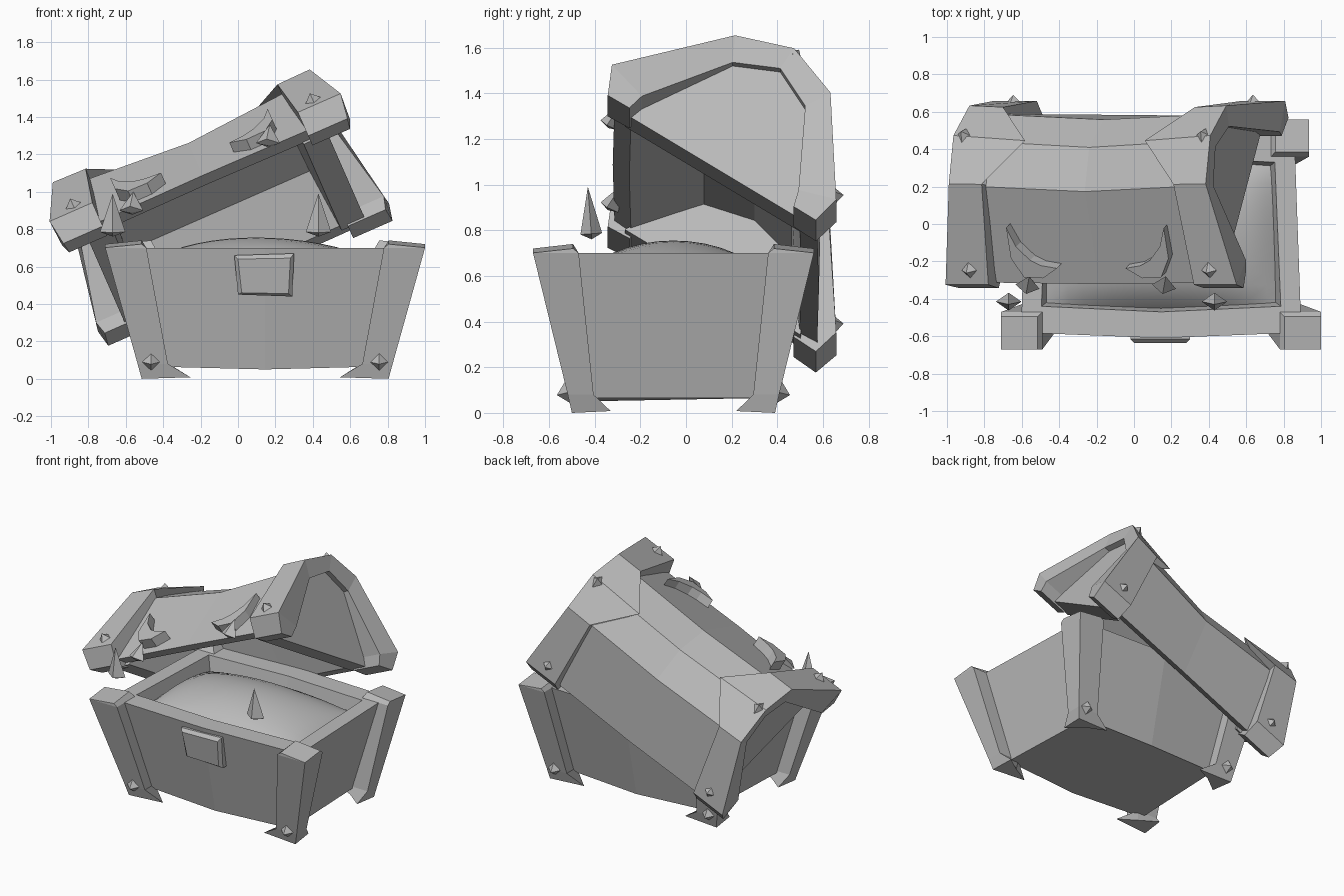
import bpy, bmesh, math
from mathutils import Vector, Matrix

if "Cube" in bpy.data.objects:
    bpy.data.objects.remove(bpy.data.objects["Cube"])

grey = bpy.data.materials.new("stone_grey")
grey.diffuse_color = (0.5, 0.5, 0.5, 1)
grey.use_nodes = True
grey.node_tree.nodes["Principled BSDF"].inputs["Base Color"].default_value = grey.diffuse_color

# Lid frame: length, depth and up axes, tilted and resting on the chest back
L = Vector((0.917, 0.0, 0.403)).normalized()
D = Vector((0.23, 0.84, -0.50))
D = (D - L * D.dot(L)).normalized()
N = L.cross(D)
LID = Matrix((L, D, N)).transposed().to_4x4()
LID.translation = (-0.06, 0.117, 0.798)
CX, CY = 0.145, -0.055


def finish(name, bm, matrix=None, smooth=False):
    bmesh.ops.recalc_face_normals(bm, faces=bm.faces)
    me = bpy.data.meshes.new(name)
    bm.to_mesh(me)
    bm.free()
    me.materials.append(grey)
    ob = bpy.data.objects.new(name, me)
    bpy.context.collection.objects.link(ob)
    if matrix:
        ob.matrix_world = matrix
    for p in me.polygons:
        p.use_smooth = smooth
    return ob


def loft(name, rings, matrix=None):
    """Skin a list of equal point loops and cap both ends."""
    bm = bmesh.new()
    vs = [[bm.verts.new(p) for p in r] for r in rings]
    n = len(vs[0])
    for a, b in zip(vs, vs[1:]):
        for i in range(n):
            j = (i + 1) % n
            bm.faces.new((a[i], a[j], b[j], b[i]))
    bm.faces.new(vs[0])
    bm.faces.new(vs[-1])
    return finish(name, bm, matrix)


def stud(name, pos, r, up, matrix=None):
    """Four-sided double pyramid pointing along up."""
    bm = bmesh.new()
    rot = Vector(up).to_track_quat('Z', 'Y').to_matrix().to_4x4()
    for s in (1, -1):
        bmesh.ops.create_cone(bm, segments=4, radius1=r, radius2=0, depth=r,
                              matrix=Matrix.Translation(pos) @ rot
                              @ Matrix.Rotation(math.pi * (s < 0), 4, 'X')
                              @ Matrix.Translation((0, 0, r / 2)))
    return finish(name, bm, matrix)


def spike(name, tip, base, r):
    """Fang with a pointed underside."""
    tip, base = Vector(tip), Vector(base)
    bm = bmesh.new()
    axis = tip - base
    q = axis.to_track_quat('Z', 'Y')
    ring = [bm.verts.new(base + q @ Vector((r * math.cos(a), 0.7 * r * math.sin(a), 0)))
            for a in (0, math.pi / 2, math.pi, 1.5 * math.pi)]
    top, low = bm.verts.new(tip), bm.verts.new(base - axis * 0.12)
    for i in range(4):
        for apex in (top, low):
            bm.faces.new((ring[i], ring[(i + 1) % 4], apex))
    return finish(name, bm)


# Chest walls: hollow tapered box with a slight bulge on the long sides
def box_ring(hx, hy, z, back=0.95, bulge=0.03, drop=0.0):
    pts = [(-hx, -hy, z), (0, -hy - bulge, z - drop), (hx, -hy, z),
           (hx * back, hy, z), (0, hy + bulge, z - drop), (-hx * back, hy, z)]
    return [(CX + x, CY + y, c) for x, y, c in pts]


loft("chest_walls", [box_ring(0.58, 0.38, 0.065, drop=0.015), box_ring(0.75, 0.525, 0.70),
                     box_ring(0.64, 0.385, 0.70), box_ring(0.58, 0.34, 0.45)])

# Rounded heap inside the chest
bm = bmesh.new()
bmesh.ops.create_grid(bm, x_segments=16, y_segments=12, size=1)
for v in bm.verts:
    u, w = v.co.x, v.co.y
    k = (1 - u * u) * (1 - w * w)
    v.co = (CX + 0.65 * u - 0.05 * k, CY + 0.41 * w, 0.575 + 0.18 * max(k, 0) ** 0.65)
finish("heap", bm, smooth=True)

# Corner posts with feet flared inwards, each with a stud
for sx in (-1, 1):
    for sy in (-1, 1):
        def ring(pts, zs, b=1.0):
            b = b if sy > 0 else 1.0
            return [(CX + sx * x * b, CY + sy * y, z) for (x, y), z in zip(pts, zs)]

        def rect(xo, xi, yo, yi):
            return [(xo, yo), (xi, yo), (xi, yi), (xo, yi)]
        loft("corner_post", [
            ring([(0.66, 0.445), (0.40, 0.43), (0.53, 0.36), (0.645, 0.275)],
                 (0, 0.008, 0.015, 0.008)),
            ring(rect(0.682, 0.52, 0.463, 0.35), (0.08,) * 4, 0.99),
            ring(rect(0.855, 0.635, 0.615, 0.415), (0.70,) * 4, 0.925),
            ring(rect(0.855, 0.66, 0.615, 0.44), (0.701, 0.72, 0.74, 0.72), 0.925)])
        stud("foot_stud", (CX + sx * 0.61, CY + sy * 0.462, 0.09), 0.05, (0, sy, -0.25))

# Lock plate
loft("lock_plate", [
    [(0.0, -0.50, 0.45), (0.29, -0.50, 0.44), (0.30, -0.56, 0.67), (-0.02, -0.56, 0.66)],
    [(0.0, -0.585, 0.45), (0.29, -0.585, 0.44), (0.30, -0.615, 0.67), (-0.02, -0.615, 0.66)],
    [(0.02, -0.605, 0.46), (0.27, -0.605, 0.455), (0.28, -0.635, 0.645), (0.0, -0.635, 0.64)]])


# Lid shell: thick arched profile with a narrower waist
def shell_ring(l, f, base):
    out = [(-base, 0.025), (-0.23, 0.51 * f), (0, 0.60 * f), (0.23, 0.51 * f), (base, 0.025)]
    inn = [(base - 0.09, 0.02), (0.23, 0.28), (0, 0.335), (-0.23, 0.28), (-base + 0.09, 0.02)]
    return [(l, d, n) for d, n in out + inn]


loft("lid_shell", [shell_ring(-0.68, 1, 0.53), shell_ring(0, 0.89, 0.54),
                   shell_ring(0.68, 1, 0.53)], LID)

# Lid end arches: outer and inner loops swept into a frame, plus a recessed end panel
OUTER = [(-0.54, -0.015), (-0.60, 0.11), (-0.25, 0.56), (0, 0.65), (0.25, 0.56), (0.575, 0.11), (0.55, -0.015)]
INNER = [(-0.43, -0.01), (-0.41, 0.06), (-0.19, 0.45), (0, 0.54), (0.19, 0.45), (0.41, 0.06), (0.43, -0.01)]
L_OUT = [0.83, 0.85, 0.75, 0.75, 0.75, 0.85, 0.83]
L_IN = [0.60, 0.60, 0.56, 0.35, 0.56, 0.60, 0.60]
SINK = [0, 0, 0.005, 0.05, 0.015, 0, 0]  # lowers the inner edge onto the shell
for s in (-1, 1):
    sections = []
    for (do, no), (di, ni), lo, li, k in zip(OUTER, INNER, L_OUT, L_IN, SINK):
        sections.append([(s * lo, do, no), (s * li, do, no - k),
                         (s * max(li, 0.56), di, ni), (s * (lo - 0.01), di, ni)])
    loft("lid_arch", sections, LID)
    panel = [(-0.46, 0.0), (-0.21, 0.48), (0, 0.57), (0.21, 0.48), (0.46, 0.0)]
    loft("lid_end_panel", [[(s * (l + (e if n < 0.1 else 0)), d, n) for d, n in panel]
                           for l, e in ((0.51, 0.05), (0.70, 0))], LID)
    for d, n, up in ((-0.545, 0.17, (0, -0.8, 0.6)), (0.01, 0.625, (0, 0, 1)),
                     (0.515, 0.17, (0, 0.8, 0.6))):
        stud("lid_stud", (s * 0.70, d, n), 0.05, up, LID)

    # Curved brow on the front slope, placed by length and slope position
    def slope(l, t, h):
        return (s * l, -0.53 + 0.3 * t - 0.82 * h, 0.04 + 0.42 * t + 0.57 * h)
    crescent = [(0.46, 0.64), (0.46, 0.30), (0.40, 0.09), (0.29, 0.08), (0.20, 0.19),
                (0.29, 0.22), (0.35, 0.28), (0.42, 0.43)]
    loft("brow", [[slope(l, t, h) for l, t in crescent] for h in (-0.03, 0.065)], LID)

# Large fangs above the front rim and small fangs on the lid edge
for x in (-0.67, 0.43):
    spike("large_fang", (x, -0.43, 0.99), (x, -0.415, 0.785), 0.068)
for x, z in ((-0.57, 0.90), (0.16, 1.26)):
    spike("small_fang", (x + 0.01, -0.28, z + 0.10), (x, -0.335, z), 0.065)
